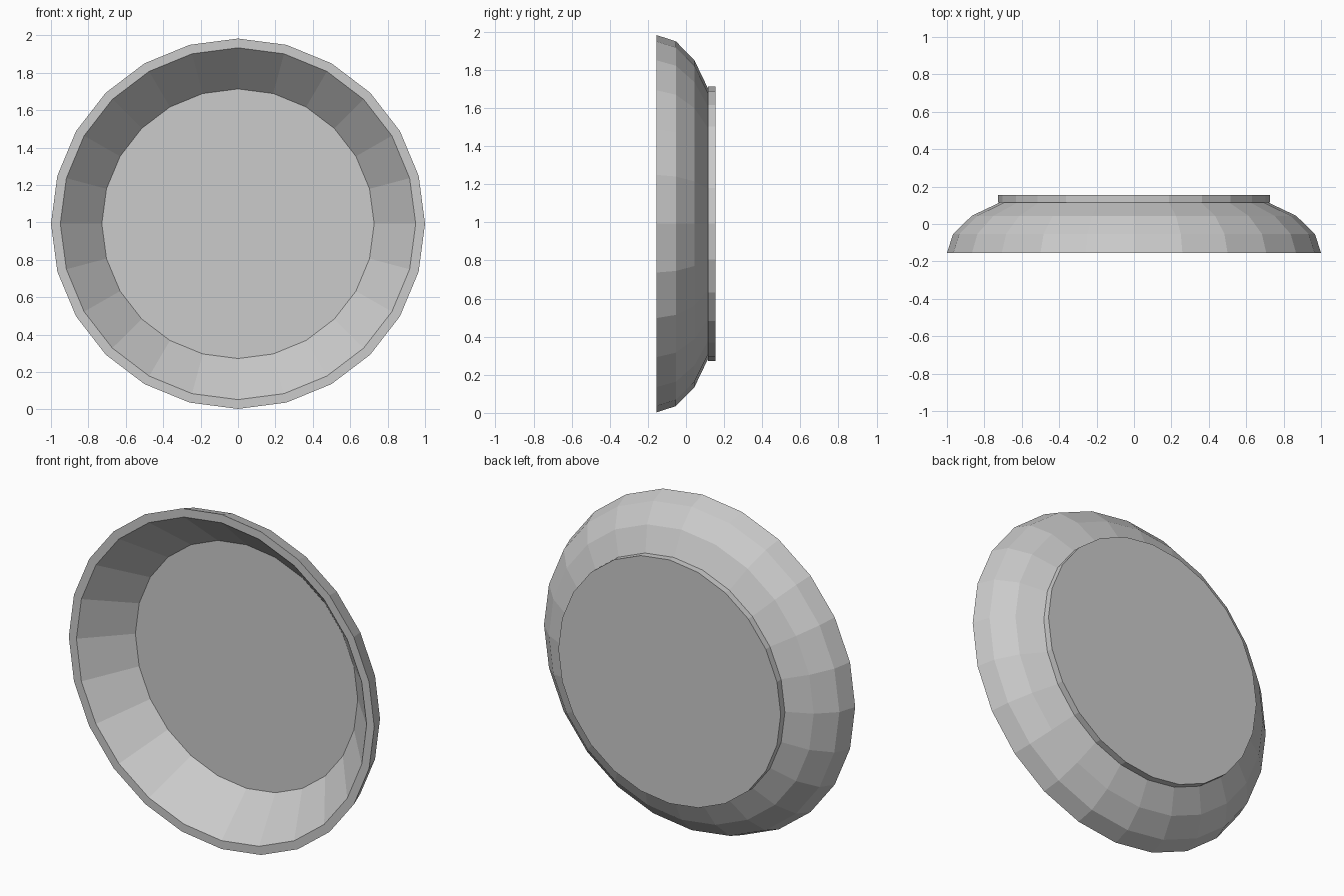
import bpy, bmesh
from math import sin, cos, tau

if "Cube" in bpy.data.objects:
    bpy.data.objects.remove(bpy.data.objects["Cube"])

SIDES = 24
Z_SCALE = 0.99      # disc is very slightly flattened vertically
CENTRE_Z = 0.993

# (radius, y) from recessed floor, over the rim, down to the back plate
PROFILE = [
    (0.728, 0.08),                   # recessed front floor edge
    (0.95, -0.154), (1.0, -0.154),   # flat front lip
    (0.967, -0.053), (0.867, 0.044), (0.718, 0.115),  # rounded outer wall
    (0.728, 0.115), (0.728, 0.154),  # back plate edge
]


def lathe(name, profile):
    bm = bmesh.new()
    rings = []
    for r, y in profile:
        rings.append([bm.verts.new((r * sin(tau * i / SIDES), y,
                                    CENTRE_Z + Z_SCALE * r * cos(tau * i / SIDES)))
                      for i in range(SIDES)])
    for a, b in zip(rings, rings[1:]):
        for i in range(SIDES):
            j = (i + 1) % SIDES
            bm.faces.new((a[i], a[j], b[j], b[i]))
    # flat floor and back
    bm.faces.new(rings[0])
    bm.faces.new(rings[-1])
    bmesh.ops.recalc_face_normals(bm, faces=bm.faces)
    mesh = bpy.data.meshes.new(name)
    bm.to_mesh(mesh)
    bm.free()
    obj = bpy.data.objects.new(name, mesh)
    bpy.context.collection.objects.link(obj)
    return obj


# round dished body with back plate
lathe("round_dish", PROFILE)
